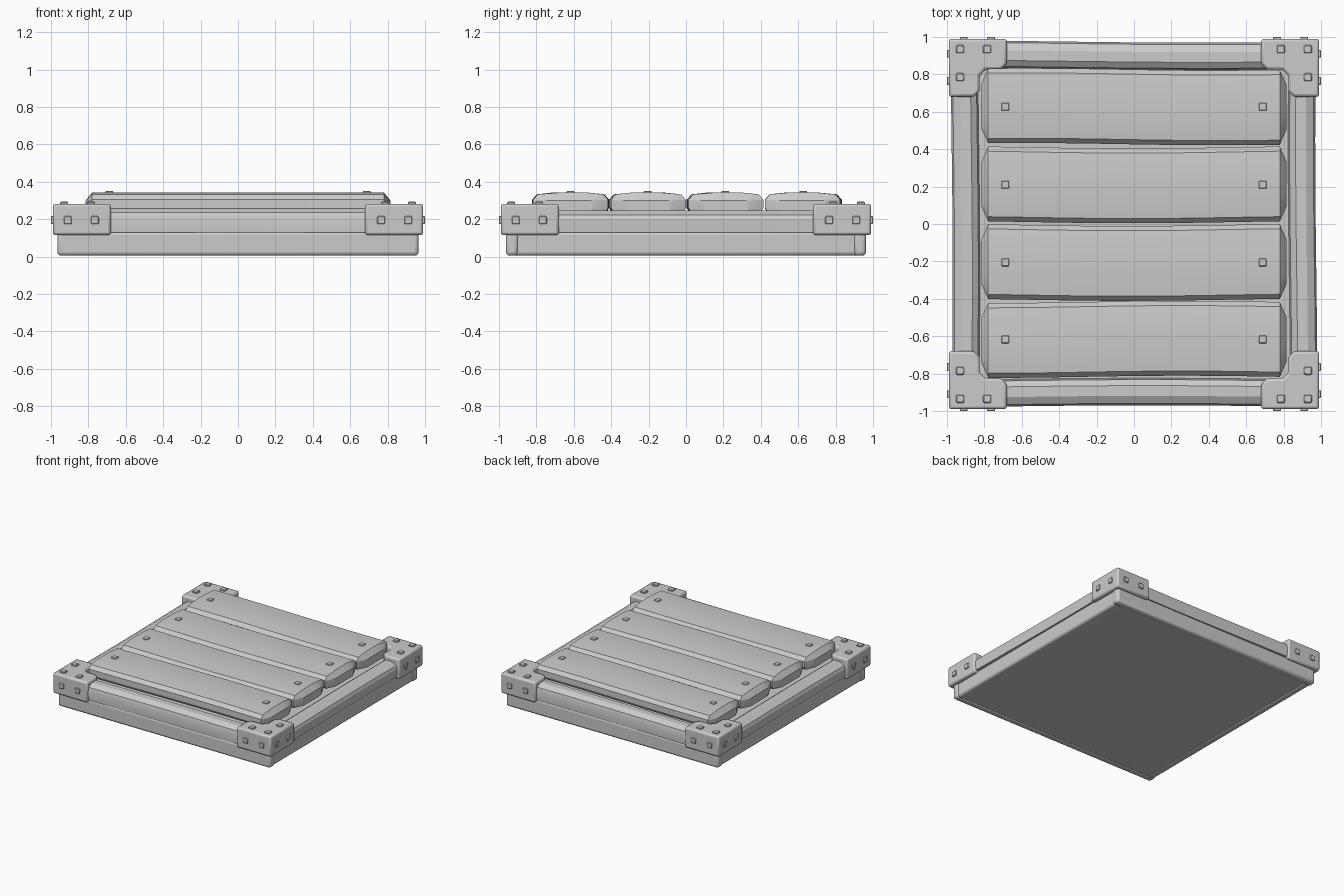
import bpy, bmesh, math, random
from mathutils import Matrix, Vector

random.seed(4)
cube = bpy.data.objects.get("Cube")
if cube:
    bpy.data.objects.remove(cube, do_unlink=True)

grey = bpy.data.materials.new("plain grey")
grey.use_nodes = True
grey.diffuse_color = (0.6, 0.6, 0.6, 1)
grey.node_tree.nodes["Principled BSDF"].inputs["Base Color"].default_value = (0.6, 0.6, 0.6, 1)


def finish(name, bm, bevel=0.0, segments=2, angle=35):
    bmesh.ops.recalc_face_normals(bm, faces=bm.faces)
    mesh = bpy.data.meshes.new(name)
    bm.to_mesh(mesh)
    bm.free()
    obj = bpy.data.objects.new(name, mesh)
    bpy.context.collection.objects.link(obj)
    mesh.materials.append(grey)
    if bevel:
        mod = obj.modifiers.new("soft edges", "BEVEL")
        mod.width, mod.segments = bevel, segments
        mod.limit_method = "ANGLE"
    bpy.ops.object.select_all(action="DESELECT")
    obj.select_set(True)
    bpy.context.view_layer.objects.active = obj
    bpy.ops.object.shade_smooth_by_angle(angle=math.radians(angle))
    return obj


def box(name, centre, size, bevel=0.0, segments=2):
    bm = bmesh.new()
    bmesh.ops.create_cube(bm, size=1)
    bmesh.ops.scale(bm, vec=size, verts=bm.verts)
    bmesh.ops.translate(bm, vec=centre, verts=bm.verts)
    return finish(name, bm, bevel, segments)


def loft(name, rings, matrix, angle):
    bm = bmesh.new()
    loops = [[bm.verts.new(matrix @ Vector(p)) for p in ring] for ring in rings]
    count = len(loops[0])
    for a, b in zip(loops, loops[1:]):
        for i in range(count):
            j = (i + 1) % count
            bm.faces.new((a[i], a[j], b[j], b[i]))
    bm.faces.new(loops[0])
    bm.faces.new(loops[-1])
    return finish(name, bm, angle=angle)


# Base: floor panel and four kickboards
box("floor_panel", (0, 0, 0.105), (1.84, 1.84, 0.19))
for side, label in ((-1, "front"), (1, "back")):
    box(label + "_kickboard", (0, side * 0.93, 0.07), (1.93, 0.065, 0.13), 0.02, 3)
for side, label in ((-1, "right"), (1, "left")):
    box(label + "_kickboard", (side * 0.925, 0, 0.07), (0.065, 1.84, 0.13), 0.02, 3)

# Hewn frame rails: faceted section swept with a gentle wobble
RAIL = [(-0.07, 0.13), (-0.075, 0.2), (-0.065, 0.235), (-0.025, 0.258),
        (0.03, 0.258), (0.062, 0.235), (0.07, 0.2), (0.07, 0.13)]
for k, label in enumerate(("front", "left", "back", "right")):
    turn = Matrix.Rotation(k * math.pi / 2, 4, "Z")
    phase = random.uniform(0, 6)
    drop = 0.012 * (k % 2)
    rings = []
    for s in range(9):
        x = -0.9 + 1.8 * s / 8
        sway = 0.006 * math.sin(2.2 * x + phase)
        rings.append([(x, -0.9 + y + sway, z - drop * (z > 0.22)) for y, z in RAIL])
    loft(label + "_rail", rings, turn, 22)

# Deck planks: three facets on top, wavy ridges, chamfered ends
HALF, TOP, BOTTOM = 0.2, 0.343, 0.235


def plank_ring(x, phase, cy):
    ridge = 0.02 * math.sin(2.0 * x + phase)
    edge = 0.006 * math.sin(3.0 * x + phase * 2)
    section = [(-0.185, BOTTOM), (-HALF, 0.26), (-HALF, 0.305), (-0.175, 0.333),
               (-0.07 + ridge, TOP), (0.07 + ridge * 0.7, TOP), (0.175, 0.333),
               (HALF, 0.305), (HALF, 0.26), (0.185, BOTTOM)]
    return [(x, cy + y + edge, z) for y, z in section]


def plank_tip(x, ring, cy):
    return [(x, cy + (y - cy) * 0.6, min(z, 0.3) if z > 0.25 else z) for _, y, z in ring]


for k, cy in enumerate((-0.617, -0.205, 0.21, 0.627)):
    phase = random.uniform(0, 6)
    rings = [plank_ring(-0.78 + 1.56 * s / 12, phase, cy) for s in range(13)]
    rings = [plank_tip(-0.815, rings[0], cy)] + rings + [plank_tip(0.815, rings[-1], cy)]
    loft(f"plank_{k + 1}", rings, Matrix(), 24)
    for side in (-1, 1):
        box(f"plank_{k + 1}_nail", (side * 0.688, cy, 0.342), (0.042, 0.042, 0.02), 0.004, 1)

# Corner brackets: chamfered L plates wrapped round the frame, with square nails
OUT, ARM, IN, CUT = 0.99, 0.68, 0.825, 0.03
half = [(OUT, ARM), (IN + CUT, ARM), (IN, ARM + CUT), (IN, IN - CUT)]
outline = [(OUT, OUT)] + half + [(y, x) for x, y in reversed(half)]
NAILS = [((0.93, 0.935, 0.283), (0.042, 0.042, 0.022)),
         ((0.785, 0.935, 0.283), (0.042, 0.042, 0.022)),
         ((0.93, 0.785, 0.283), (0.042, 0.042, 0.022))]
for along in (0.765, 0.91):
    NAILS += [((along, 0.99, 0.195), (0.042, 0.02, 0.042)),
              ((0.99, along, 0.195), (0.02, 0.042, 0.042))]

for sx, xn in ((-1, "right"), (1, "left")):
    for sy, yn in ((-1, "front"), (1, "back")):
        bm = bmesh.new()
        base = bm.faces.new([bm.verts.new((sx * x, sy * y, 0.115)) for x, y in outline])
        top = bmesh.ops.extrude_face_region(bm, geom=[base])["geom"]
        bmesh.ops.translate(bm, vec=(0, 0, 0.167),
                            verts=[v for v in top if isinstance(v, bmesh.types.BMVert)])
        finish(f"{yn}_{xn}_bracket", bm, 0.014, 2)
        for (x, y, z), size in NAILS:
            box(f"{yn}_{xn}_bracket_nail", (sx * x, sy * y, z), size, 0.004, 1)
